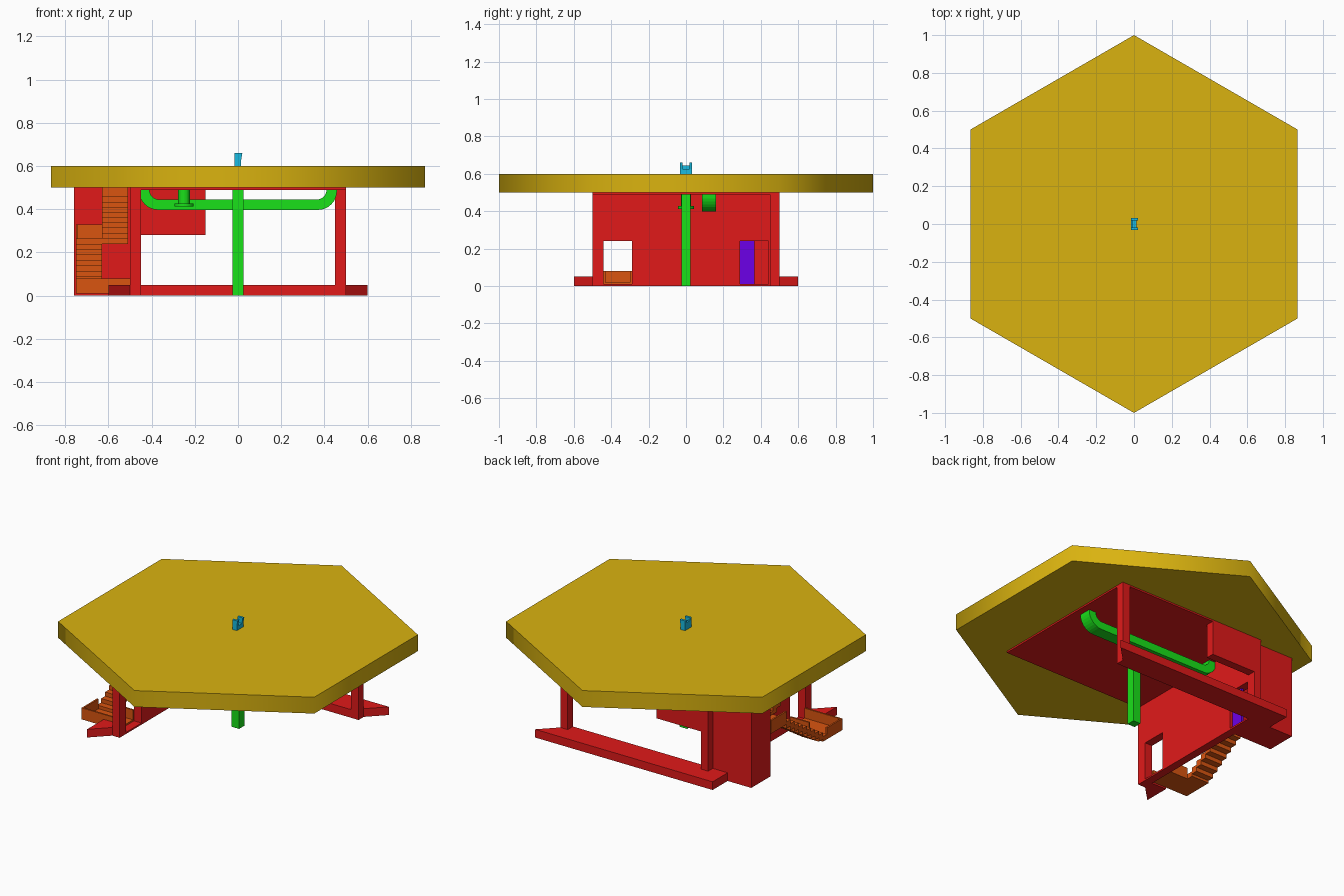
import bpy, bmesh, math

if "Cube" in bpy.data.objects:
    bpy.data.objects.remove(bpy.data.objects["Cube"])

def mat(name, c):
    m = bpy.data.materials.new(name)
    m.diffuse_color = (*c, 1)
    m.use_nodes = True
    m.node_tree.nodes["Principled BSDF"].inputs["Base Color"].default_value = m.diffuse_color
    return m

RED = mat("red", (0.75, 0.01, 0.01))
YELLOW = mat("yellow", (0.7, 0.45, 0.005))
GREEN = mat("green", (0.01, 0.75, 0.01))
ORANGE = mat("orange", (0.7, 0.09, 0.005))
PURPLE = mat("purple", (0.15, 0.0, 0.8))
CYAN = mat("cyan", (0.01, 0.5, 0.75))

def finish(bm, name, m):
    bmesh.ops.recalc_face_normals(bm, faces=bm.faces)
    me = bpy.data.meshes.new(name)
    bm.to_mesh(me)
    bm.free()
    ob = bpy.data.objects.new(name, me)
    bpy.context.collection.objects.link(ob)
    if m:
        me.materials.append(m)
    return ob

def boxes(name, m, *ranges):
    """One object from boxes given as (x0, x1, y0, y1, z0, z1)."""
    bm = bmesh.new()
    for x0, x1, y0, y1, z0, z1 in ranges:
        for v in bmesh.ops.create_cube(bm, size=1)["verts"]:
            v.co = (x1 if v.co.x > 0 else x0, y1 if v.co.y > 0 else y0, z1 if v.co.z > 0 else z0)
    return finish(bm, name, m)

def prism(name, m, pts, vec):
    """Extrude a closed 3D outline along vec."""
    bm = bmesh.new()
    f = bm.faces.new([bm.verts.new(p) for p in pts])
    r = bmesh.ops.extrude_face_region(bm, geom=[f])
    bmesh.ops.translate(bm, vec=vec, verts=[v for v in r["geom"] if isinstance(v, bmesh.types.BMVert)])
    if f.is_valid and len(f.verts) and all(len(e.link_faces) < 2 for e in f.edges):
        bm.faces.new(list(reversed(f.verts)))
    return finish(bm, name, m)

def disc(name, m, r, x, y, z0, z1, n=24):
    a = [2 * math.pi * i / n for i in range(n)]
    return prism(name, m, [(x + r * math.cos(t), y + r * math.sin(t), z0) for t in a], (0, 0, z1 - z0))

# hexagonal roof deck
hexa = [math.radians(90 + 60 * i) for i in range(6)]
roof = prism("roof_deck", YELLOW, [(math.cos(t), math.sin(t), 0.5) for t in hexa], (0, 0, 0.1))
bpy.context.view_layer.objects.active = roof
roof.select_set(True)
bpy.ops.object.shade_smooth_by_angle(angle=math.radians(65))

# ceiling, corner post and hanging back panel
boxes("ceiling", RED, (-0.5, 0.5, -0.5, 0.5, 0.49, 0.502))
boxes("corner_post", RED, (0.45, 0.5, 0.45, 0.5, 0, 0.5))
boxes("back_panel", RED, (-0.5, -0.15, 0.45, 0.5, 0.28, 0.5))
boxes("back_sill", RED, (-0.46, 0.46, 0.45, 0.5, 0, 0.05))

# side wall with two doorways
wall = boxes("side_wall", RED, (-0.5, -0.45, -0.5, 0.5, 0, 0.5))
for name, y in (("stair_door_cutter", -0.44), ("lift_door_cutter", 0.29)):
    c = boxes(name, None, (-0.6, -0.4, y, y + 0.15, 0.01, 0.24))
    c.hide_render = True
    c.hide_viewport = True
    b = wall.modifiers.new(name, "BOOLEAN")
    b.object = c
    b.solver = "EXACT"

# mitred ground beams
prism("back_beam", RED, [(-0.5, 0.5, 0), (0.5, 0.5, 0), (0.6, 0.6, 0), (-0.6, 0.6, 0)], (0, 0, 0.05))
prism("side_beam_back", RED, [(-0.5, 0.5, 0), (-0.6, 0.6, 0), (-0.6, 0.45, 0), (-0.5, 0.45, 0)], (0, 0, 0.05))
prism("side_beam_front", RED, [(-0.5, -0.5, 0), (-0.6, -0.6, 0), (-0.6, -0.44, 0), (-0.5, -0.44, 0)], (0, 0, 0.05))

# hollow lift shaft and half-open door
boxes("lift_shaft", RED,
      (-0.76, -0.745, 0.27, 0.455, 0, 0.5),
      (-0.745, -0.5, 0.27, 0.285, 0, 0.5),
      (-0.745, -0.5, 0.44, 0.455, 0, 0.5),
      (-0.745, -0.5, 0.285, 0.44, 0, 0.01))
boxes("lift_door", PURPLE, (-0.485, -0.47, 0.29, 0.365, 0.01, 0.24))

# U-shaped stair: two flights, two landings with side panels
N, Y0, Y1 = 10, -0.29, 0.1
run = (Y1 - Y0) / N
lower = [(-0.75, -0.63, Y0 + i * run, Y0 + (i + 1) * run, max(0.01, 0.025 * (i + 1) - 0.025),
          0.015 + 0.025 * (i + 1)) for i in range(N)]
upper = [(-0.63, -0.51, Y1 - (i + 1) * run, Y1 - i * run, 0.24 + 0.024 * i,
          0.26 + 0.024 * (i + 1)) for i in range(N)]
boxes("lower_flight", ORANGE, *lower)
boxes("upper_flight", ORANGE, *upper)
boxes("lower_landing", ORANGE,
      (-0.75, -0.5, -0.44, Y0, 0.01, 0.02),
      (-0.75, -0.74, -0.44, Y0, 0.02, 0.08),
      (-0.74, -0.5, -0.44, -0.43, 0.02, 0.08),
      (-0.63, -0.5, Y0 - 0.01, Y0, 0.02, 0.08))
boxes("middle_landing", ORANGE,
      (-0.75, -0.51, Y1, 0.25, 0.25, 0.265),
      (-0.75, -0.74, Y1, 0.25, 0.265, 0.33),
      (-0.74, -0.51, 0.24, 0.25, 0.265, 0.33))

# central column
boxes("central_column", GREEN, (-0.025, 0.025, -0.025, 0.025, 0, 0.495))

# air duct with curved ends
def arc(cx, cz, r, a0, a1, n=8):
    return [(cx + r * math.cos(math.radians(a0 + (a1 - a0) * i / n)),
             cz + r * math.sin(math.radians(a0 + (a1 - a0) * i / n))) for i in range(n + 1)]
right = ([(0.41, 0.49)] + arc(0.365, 0.49, 0.045, 0, -90))[::-1]
outer = arc(0.37, 0.485, 0.088, -90, 0) + [(0.458, 0.49)]
half = outer + right[::-1][1:]
pts = half + [(-x, z) for x, z in reversed(half)]
prism("air_duct", GREEN, [(x, 0.085, z) for x, z in pts], (0, 0.075, 0))

# ceiling lamp
disc("lamp_stem", GREEN, 0.027, -0.25, 0, 0.425, 0.495)
disc("lamp_shade", GREEN, 0.043, -0.25, 0, 0.413, 0.427)

# small seat on the roof, tilted back
seat = boxes("roof_seat", CYAN,
             (-0.016, 0.014, -0.032, 0.032, 0.6, 0.625),
             (-0.016, 0.014, -0.032, -0.018, 0.625, 0.66),
             (-0.016, 0.014, 0.018, 0.032, 0.625, 0.66),
             (-0.016, -0.006, -0.018, 0.018, 0.625, 0.645))
for v in seat.data.vertices:
    if v.co.z > 0.65 and v.co.x > 0:
        v.co.x += 0.006
